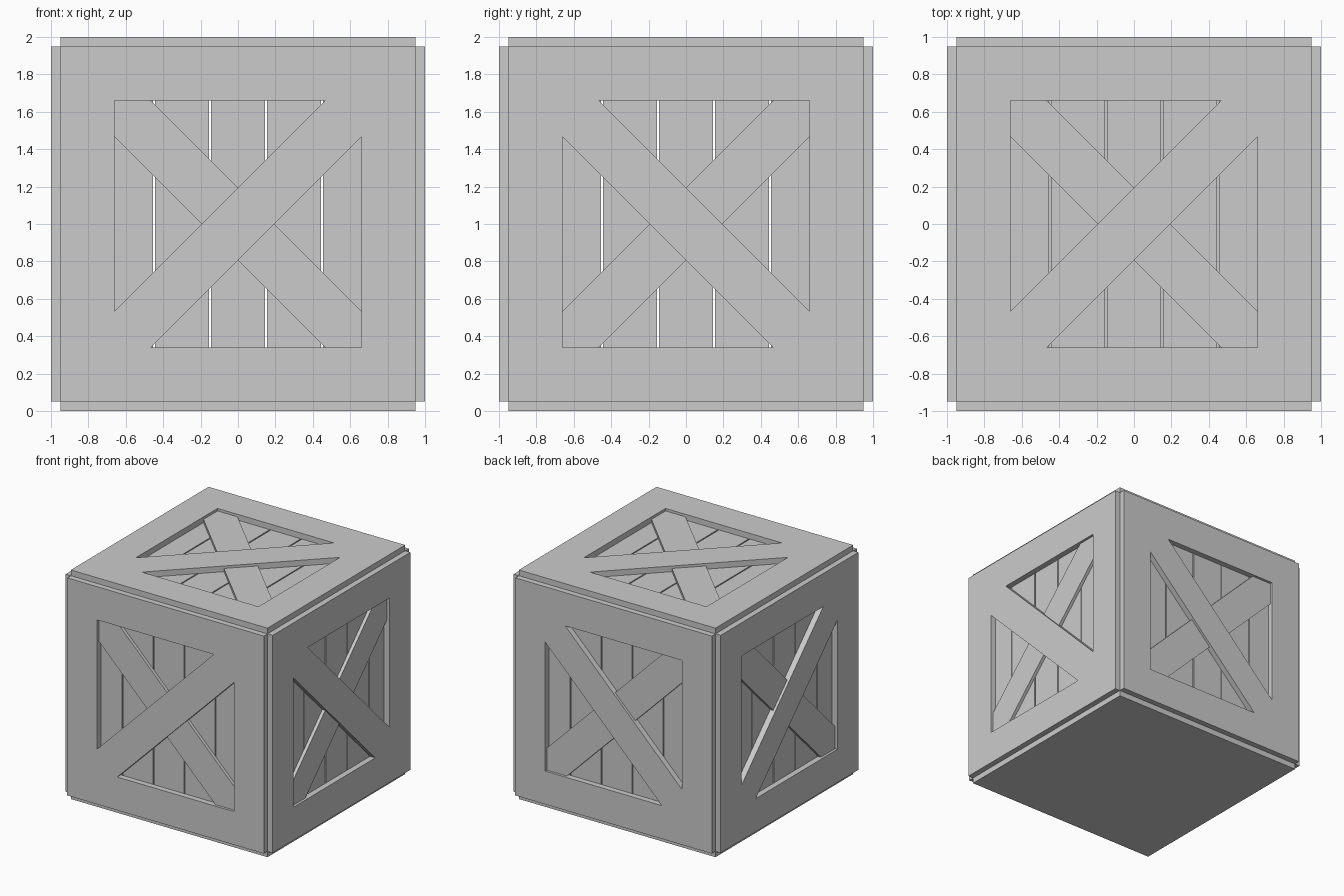
import bpy, bmesh, math
from mathutils import Matrix, Vector

if "Cube" in bpy.data.objects:
    bpy.data.objects.remove(bpy.data.objects["Cube"])

OUT, IN, CORE = 1.0, 0.95, 0.90      # frame surface, plank surface, plank back
W = 0.29                             # board width
HOLE = IN - W                        # half size of frame opening
CENTER = Vector((0, 0, 1))


def board(name, side, u, v, w0, w1, su, sv, angle=0.0):
    """Box on a crate side: centre (u, v), depth w0..w1, size su x sv, turned by angle."""
    local = (Matrix.Translation((u, v, (w0 + w1) / 2))
             @ Matrix.Rotation(angle, 4, 'Z')
             @ Matrix.Diagonal((su, sv, w1 - w0, 1)))
    bm = bmesh.new()
    bmesh.ops.create_cube(bm, size=1, matrix=side @ local)
    mesh = bpy.data.meshes.new(name)
    bm.to_mesh(mesh)
    bm.free()
    obj = bpy.data.objects.new(name, mesh)
    bpy.context.collection.objects.link(obj)


def side_matrix(u, v):
    """Side orientation from its right and up directions."""
    u, v = Vector(u), Vector(v)
    rot = Matrix((u, v, u.cross(v))).transposed().to_4x4()
    return Matrix.Translation(CENTER) @ rot


def frame(name, m):
    mid = HOLE + W / 2
    for s, tag in ((-1, "low"), (1, "high")):
        board(f"{name}_rail_{tag}", m, 0, s * mid, IN, OUT, 2 * IN, W)
        board(f"{name}_stile_{tag}", m, s * mid, 0, IN, OUT, W, 2 * HOLE)


def panel(name, m, slope):
    # slatted planks behind the frame
    for i in range(-2, 3):
        board(f"{name}_plank_{i + 3}", m, i * 0.3, 0, CORE, IN, W, 2 * CORE)
    # crossed braces, the upper one flush with the frame
    a = slope * math.pi / 4
    board(f"{name}_brace_upper", m, 0, 0, IN, OUT, 1.95, 0.274, a)
    board(f"{name}_brace_lower", m, 0, 0, IN, OUT - 0.022, 1.95, 0.274, -a)


sides = {
    "front": ((1, 0, 0), (0, 0, 1), 1),
    "back": ((-1, 0, 0), (0, 0, 1), -1),
    "right": ((0, 1, 0), (0, 0, 1), -1),
    "left": ((0, -1, 0), (0, 0, 1), 1),
    "top": ((1, 0, 0), (0, 1, 0), 1),
}
for name, (u, v, slope) in sides.items():
    m = side_matrix(u, v)
    frame(name, m)
    panel(name, m, slope)

# flat underside
bottom = side_matrix((1, 0, 0), (0, -1, 0))
frame("bottom", bottom)
board("bottom_plate", bottom, 0, 0, IN, OUT, 2 * HOLE, 2 * HOLE)
